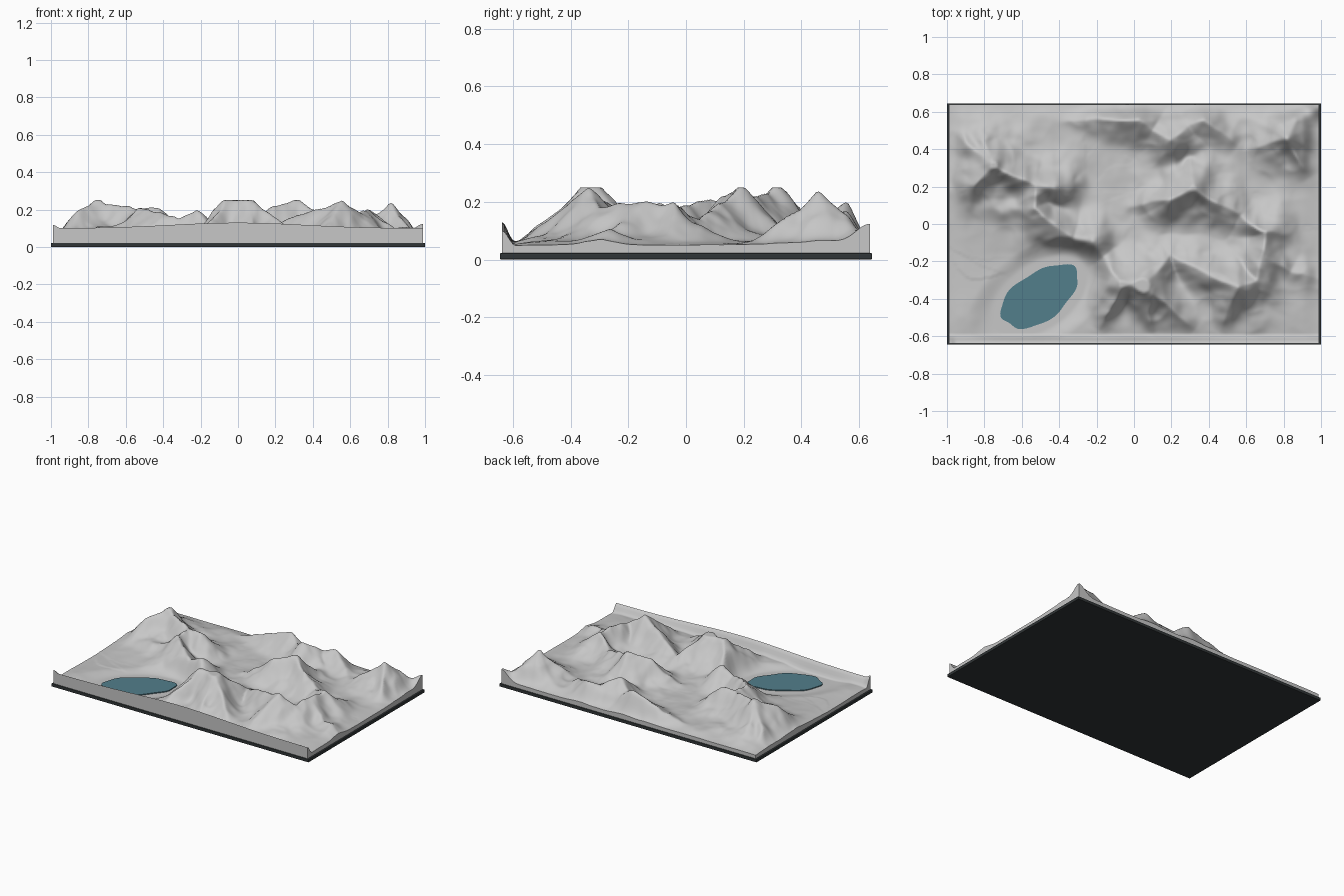
import bpy, bmesh, math
from mathutils import Vector, noise

if "Cube" in bpy.data.objects:
    bpy.data.objects.remove(bpy.data.objects["Cube"])

HX, HY = 0.988, 0.638        # terrain half size
NX, NY = 210, 136            # terrain grid cells
BASE_TOP, LAKE_Z = 0.022, 0.040
LAKE_X, LAKE_Y, LAKE_TURN = -0.505, -0.387, math.radians(35)


def material(name, rgb):
    m = bpy.data.materials.new(name)
    m.diffuse_color = (*rgb, 1)
    m.use_nodes = True
    m.node_tree.nodes["Principled BSDF"].inputs["Base Color"].default_value = m.diffuse_color
    return m


ROCK = material("light_grey_rock", (0.57, 0.57, 0.57))
WATER = material("lake_blue", (0.085, 0.21, 0.26))
DARK = material("dark_base", (0.030, 0.036, 0.038))


def make_object(name, bm, mat):
    me = bpy.data.meshes.new(name)
    bmesh.ops.recalc_face_normals(bm, faces=bm.faces)
    bm.to_mesh(me)
    bm.free()
    me.materials.append(mat)
    ob = bpy.data.objects.new(name, me)
    bpy.context.collection.objects.link(ob)
    return ob


def smooth(a, b, t):
    t = min(1, max(0, (t - a) / (b - a)))
    return t * t * (3 - 2 * t)


def spur(peak, angle, length):
    # straight side ridge running down from a peak
    x, y, h = peak
    a = math.radians(angle)
    return [peak, (x + length * math.cos(a), y + length * math.sin(a), 0.3 * h)]


# Main mountain crests as (x, y, height) paths
west_peak, west_knee = (-.75, .31, .24), (-.53, .20, .20)
summit_w, summit_e = (-.07, -.32, .25), (.05, -.33, .25)
east_peak, mid_peak, north_east_peak = (.55, -.34, .235), (.31, .19, .245), (.81, .45, .22)
west_range = [(-.80, .44, .15), west_peak, west_knee, (-.43, .20, .21), (-.33, .22, .12)]
west_arm = [(-.98, .16, .08), (-.86, .21, .19), west_peak]
long_crest = [west_knee, (-.54, .08, .21), (-.33, -.08, .16), (-.23, -.10, .205),
              (-.17, -.18, .15), summit_w, summit_e]
east_loop = [summit_e, (.20, -.16, .13), east_peak, (.66, -.30, .19), (.70, -.05, .20),
             (.58, .04, .14), mid_peak, (.20, .13, .22), (-.02, .10, .08)]
north_crest = [(-.38, .55, .07), (.02, .56, .195), (.10, .50, .16), (.20, .46, .21),
               (.29, .53, .15), (.38, .56, .17), (.56, .42, .09)]
north_east = [(.87, .55, .16), north_east_peak, (.60, .40, .08)]
east_hill = [(1.0, -.30, .11), (.84, -.26, .10), (.70, -.18, .17)]
CRESTS = [west_range, west_arm, long_crest, east_loop, north_crest, north_east, east_hill,
          spur(summit_e, -40, .36), spur(summit_e, -78, .25), spur(summit_w, -115, .28),
          spur(east_peak, -112, .25), spur(mid_peak, 95, .18), spur(north_east_peak, -60, .24),
          spur(west_peak, 140, .27)]
SEGMENTS = [list(zip(c, c[1:])) for c in CRESTS]


def crest_height(x, y, segs, spread, floor):
    best = floor
    for (ax, ay, ah), (bx, by, bh) in segs:
        dx, dy = bx - ax, by - ay
        t = min(1, max(0, ((x - ax) * dx + (y - ay) * dy) / (dx * dx + dy * dy)))
        d = math.hypot(x - ax - t * dx, y - ay - t * dy)
        if d > 0.5:
            continue
        top = ah + t * (bh - ah)
        w = (0.035 + 0.36 * top) * spread
        best = max(best, floor + (top - floor) * math.exp(-(d / w) ** 1.35))
    return best


def lake_distance(x, y):
    # 1 on an ellipse around the lake
    u, v = x - LAKE_X, y - LAKE_Y
    c, s = math.cos(LAKE_TURN), math.sin(LAKE_TURN)
    return math.hypot((c * u + s * v) / 0.25, (c * v - s * u) / 0.15)


def height(x, y):
    p = Vector((x, y, 0.3))
    wx = x + 0.018 * noise.noise(p * 6)
    wy = y + 0.018 * noise.noise(p * 6 + Vector((9, 4, 2)))
    spread = 1 + 0.45 * noise.noise(p * 7 + Vector((3, 7, 5)))
    floor = 0.052 + 0.014 * noise.noise(p * 3)
    # soft union of all crests, plus gullies
    hs = [crest_height(wx, wy, s, spread, floor) for s in SEGMENTS]
    h = max(hs)
    if h > floor + 1e-6:
        h *= sum((v / h) ** 12 for v in hs if v > floor + 1e-6) ** (1 / 12)
    gully = abs(noise.noise(p * 9)) - 0.2 + 0.4 * noise.noise(p * 19)
    h -= 0.018 * gully * smooth(0.04, 0.12, h) * (1 - smooth(0.22, 0.25, h))
    # falls away towards the borders
    fade = smooth(HY + 0.03, 0.55, y) * smooth(-HY - 0.06, -0.50, y)
    fade *= 0.45 + 0.55 * smooth(HX, 0.90, abs(x))
    h = 0.045 + (h - 0.045) * fade
    h += 0.075 * math.exp(-((x - HX) ** 2 + (y - HY) ** 2) / 0.004)
    # level ground below the lake
    h = 0.034 + (h - 0.034) * smooth(1.12, 1.75, lake_distance(x, y))
    # raised rim along the front
    rim = 0.10 + 0.03 * math.exp(-(x / 0.5) ** 2) + 0.018 * smooth(-0.95, -HX, x)
    h += (max(h, rim) - h) * smooth(-0.590, -HY, y)
    return min(0.25, max(0.032, h))


# Terrain block: height field with vertical side walls
bm = bmesh.new()
bmesh.ops.create_grid(bm, x_segments=NX, y_segments=NY, size=1)
for v in bm.verts:
    v.co.x *= HX
    v.co.y *= HY
    v.co.z = height(v.co.x, v.co.y)
for f in bm.faces:
    f.smooth = True
border = [e for e in bm.edges if e.is_boundary]
for g in bmesh.ops.extrude_edge_only(bm, edges=border)["geom"]:
    if isinstance(g, bmesh.types.BMVert):
        g.co.z = BASE_TOP - 0.004
    elif isinstance(g, bmesh.types.BMFace):
        g.smooth = False
for e in border:
    e.smooth = False
make_object("terrain", bm, ROCK)

# Lake: thin plate, a tilted oval with a wobbly shore
bm = bmesh.new()
shore = []
for i in range(72):
    a = math.tau * i / 72
    r = 1 + 0.04 * math.sin(3 * a + 1) + 0.03 * math.sin(7 * a)
    u, v = 0.235 * r * math.cos(a), 0.128 * r * math.sin(a)
    c, s = math.cos(LAKE_TURN), math.sin(LAKE_TURN)
    shore.append(bm.verts.new((LAKE_X + c * u - s * v, LAKE_Y + s * u + c * v, LAKE_Z - 0.008)))
top = bmesh.ops.extrude_face_region(bm, geom=[bm.faces.new(shore)])["geom"]
bmesh.ops.translate(bm, vec=(0, 0, 0.008), verts=[g for g in top if isinstance(g, bmesh.types.BMVert)])
make_object("lake", bm, WATER)

# Base plate with softened edges
bm = bmesh.new()
bmesh.ops.create_cube(bm, size=1)
for v in bm.verts:
    v.co = (v.co.x * 2.0, v.co.y * 1.29, (v.co.z + 0.5) * BASE_TOP)
base = make_object("base_plate", bm, DARK)
bev = base.modifiers.new("soft_edges", "BEVEL")
bev.width = 0.004
bev.segments = 2
